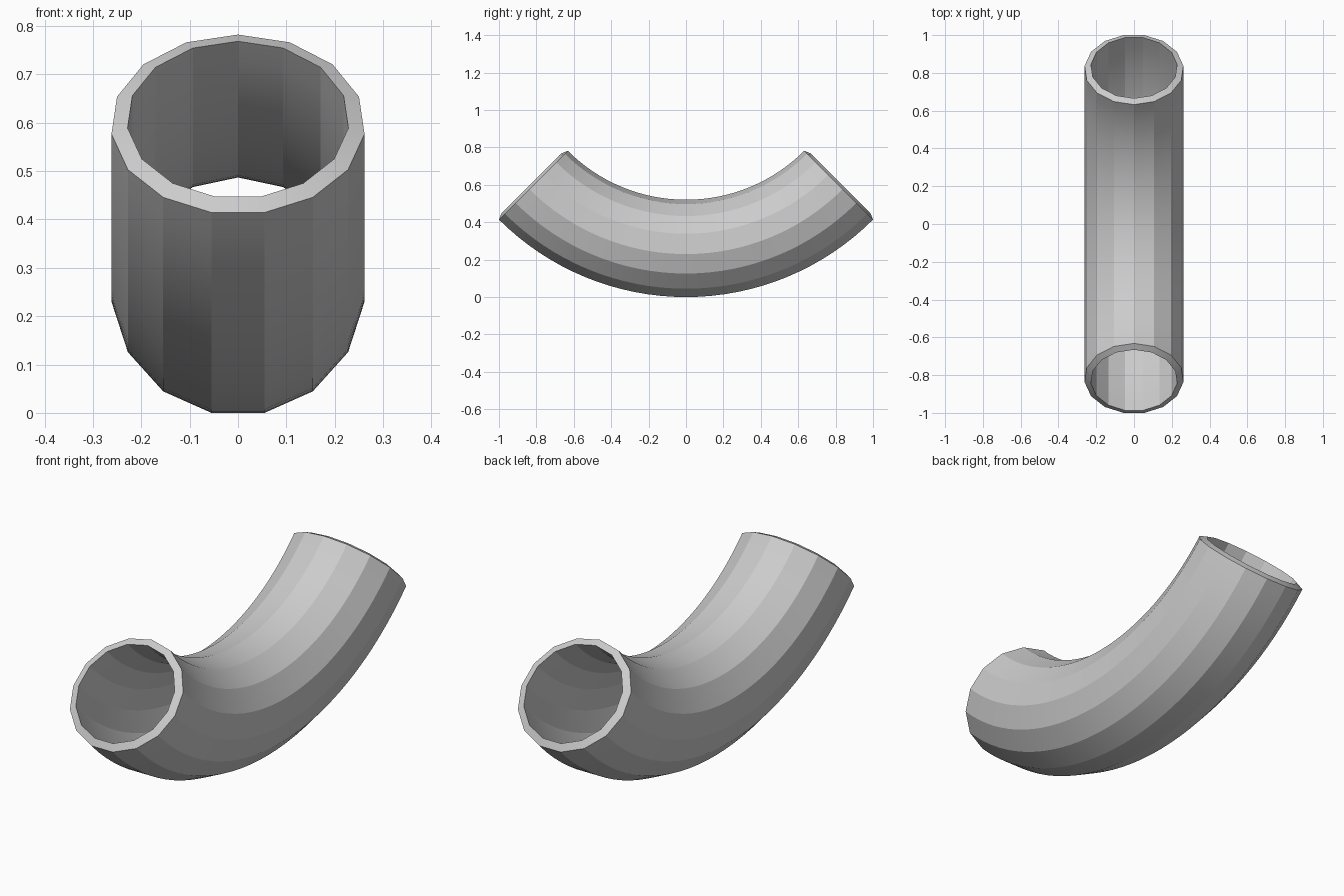
import bpy, bmesh
from math import sin, cos, pi, radians, sqrt

if "Cube" in bpy.data.objects:
    bpy.data.objects.remove(bpy.data.objects["Cube"])

SIDES, STEPS = 15, 32
BEND, CENTRE_Z = 1.157, sqrt(2)     # bend radius and height of the bend centre
R_OUT, R_IN, LIP = 0.263, 0.2295, 0.014

bm = bmesh.new()


def ring(radius, angle, push=0.0):
    """One cross-section; push slides it along the pipe direction."""
    verts = []
    for k in range(SIDES):
        a = 2 * pi * k / SIDES
        d = BEND - radius * cos(a)
        verts.append(bm.verts.new((radius * sin(a),
                                   d * sin(angle) + push * cos(angle),
                                   CENTRE_Z - d * cos(angle) + push * sin(angle))))
    return verts


# outer skin forwards, then inner skin back, joined into a closed loop of rings
angles = [radians(-45 + 90 * i / STEPS) for i in range(STEPS + 1)]
rings = [ring(R_OUT, t) for t in angles]
for i in range(STEPS, -1, -1):
    push = LIP if i == STEPS else -LIP if i == 0 else 0
    rings.append(ring(R_IN, angles[i], push))

for a, b in zip(rings, rings[1:] + rings[:1]):
    for k in range(SIDES):
        n = (k + 1) % SIDES
        bm.faces.new((a[k], a[n], b[n], b[k]))
bmesh.ops.recalc_face_normals(bm, faces=bm.faces)

mesh = bpy.data.meshes.new("pipe_bend")
bm.to_mesh(mesh)
bm.free()
pipe = bpy.data.objects.new("pipe_bend", mesh)
bpy.context.collection.objects.link(pipe)

# smooth along the bend, crisp between the fifteen sides
bpy.context.view_layer.objects.active = pipe
pipe.select_set(True)
bpy.ops.object.shade_smooth_by_angle(angle=radians(15))
